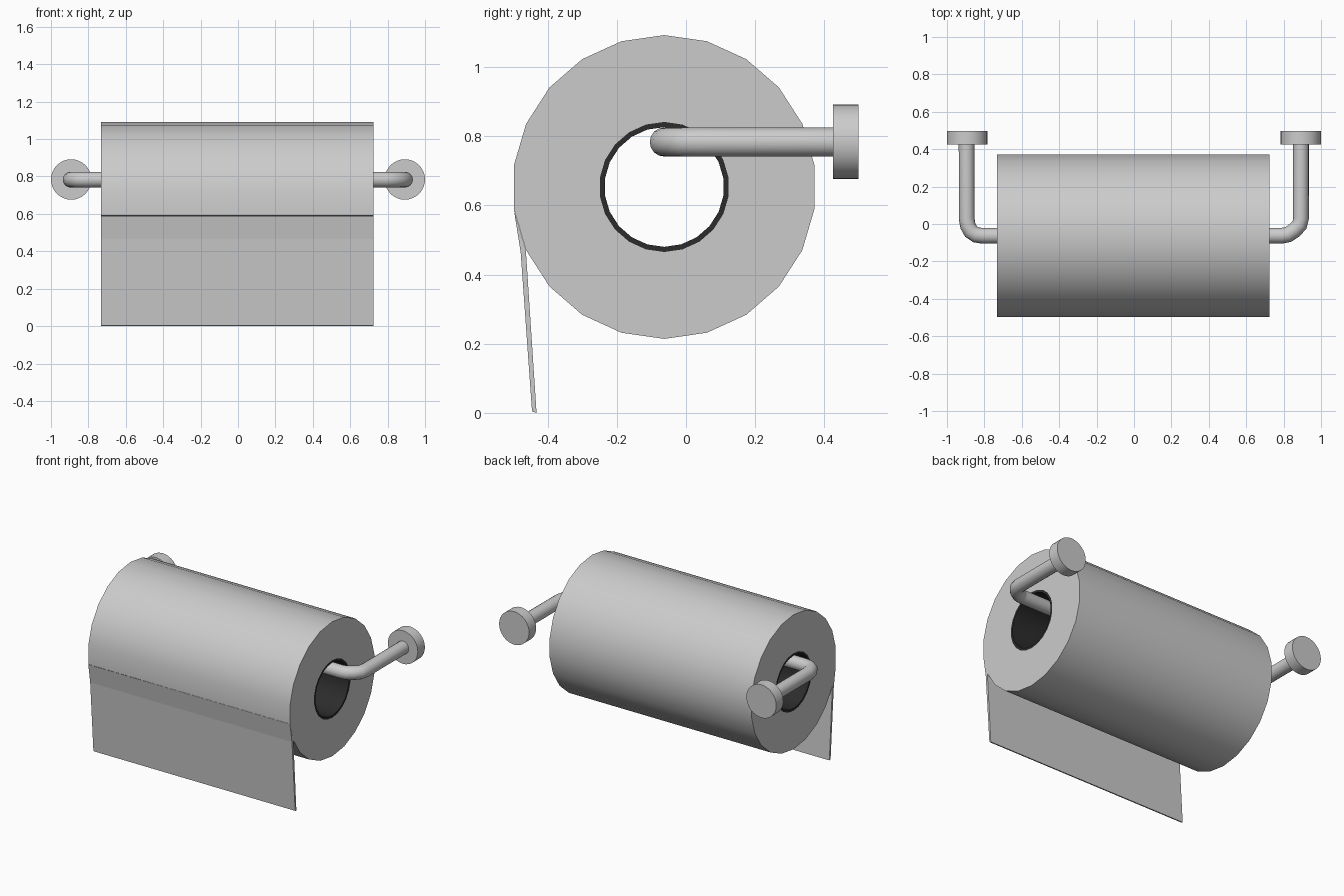
import bpy, bmesh, math
from mathutils import Matrix

if "Cube" in bpy.data.objects:
    bpy.data.objects.remove(bpy.data.objects["Cube"])

X0, X1 = -0.732, 0.724          # roll ends
CY, CZ = -0.063, 0.653          # roll axis
SIDES = 22                      # roll facet count


def add_object(name, bm, smooth=True):
    bmesh.ops.recalc_face_normals(bm, faces=bm.faces)
    mesh = bpy.data.meshes.new(name)
    bm.to_mesh(mesh)
    bm.free()
    ob = bpy.data.objects.new(name, mesh)
    bpy.context.collection.objects.link(ob)
    if smooth:
        bpy.ops.object.select_all(action='DESELECT')
        ob.select_set(True)
        bpy.context.view_layer.objects.active = ob
        bpy.ops.object.shade_smooth_by_angle(angle=math.radians(30))
    return ob


def ring(bm, x, r):
    step = 2 * math.pi / SIDES
    return [bm.verts.new((x, CY + r * math.sin(i * step), CZ + r * math.cos(i * step)))
            for i in range(SIDES)]


def tube(name, r_out, r_in, skip_out=(), skip_in=()):
    # faceted tube along x, leaving out hidden wall faces
    bm = bmesh.new()
    loops = [ring(bm, x, r) for x, r in
             ((X0, r_in), (X0, r_out), (X1, r_out), (X1, r_in))]
    for k in range(4):
        a, b = loops[k], loops[(k + 1) % 4]
        for i in range(SIDES):
            if (k == 1 and i in skip_out) or (k == 3 and i in skip_in):
                continue
            j = (i + 1) % SIDES
            bm.faces.new((a[i], a[j], b[j], b[i]))
    return add_object(name, bm)


# Paper roll (the facet under the loose sheet is left open)
tube("paper_roll", 0.439, 0.188, skip_out=(15,), skip_in=range(SIDES))

# Cardboard core
core = tube("cardboard_core", 0.188, 0.173)
dark = bpy.data.materials.new("dark_core")
dark.diffuse_color = (0.025, 0.025, 0.025, 1)
dark.use_nodes = True
dark.node_tree.nodes["Principled BSDF"].inputs["Base Color"].default_value = dark.diffuse_color
core.data.materials.append(dark)

# Hanging sheet
profile = [(-0.498, 0.59), (-0.478, 0.465), (-0.445, 0.004), (-0.432, 0.0), (-0.463, 0.471)]
bm = bmesh.new()
left, right = ([bm.verts.new((x, y, z)) for y, z in profile] for x in (X0, X1))
for i in range(len(profile) - 1):
    bm.faces.new((left[i], left[i + 1], right[i + 1], right[i]))
bm.faces.new(left)
bm.faces.new(right)
add_object("hanging_sheet", bm, smooth=False)

# Bent holder bar running through the core
ROD_Z = 0.783
path = [(-0.895, 0.44), (-0.895, 0.03), (-0.888, -0.01), (-0.872, -0.04),
        (-0.845, -0.058), (-0.81, -0.063), (0.79, -0.063), (0.825, -0.056),
        (0.86, -0.032), (0.885, -0.005), (0.893, 0.03), (0.893, 0.44)]
curve = bpy.data.curves.new("holder_bar", 'CURVE')
curve.dimensions = '3D'
curve.bevel_depth = 0.042
curve.bevel_resolution = 6
spline = curve.splines.new('POLY')
spline.points.add(len(path) - 1)
for p, (x, y) in zip(spline.points, path):
    p.co = (x, y, ROD_Z, 1)
bpy.context.collection.objects.link(bpy.data.objects.new("holder_bar", curve))

# Wall plates
for side, label in ((-1, "left"), (1, "right")):
    bm = bmesh.new()
    bmesh.ops.create_cone(
        bm, cap_ends=True, segments=32, radius1=0.108, radius2=0.108, depth=0.073,
        matrix=Matrix.Translation((side * 0.892, 0.4615, 0.784)) @ Matrix.Rotation(math.pi / 2, 4, 'X'))
    add_object(label + "_wall_plate", bm)
